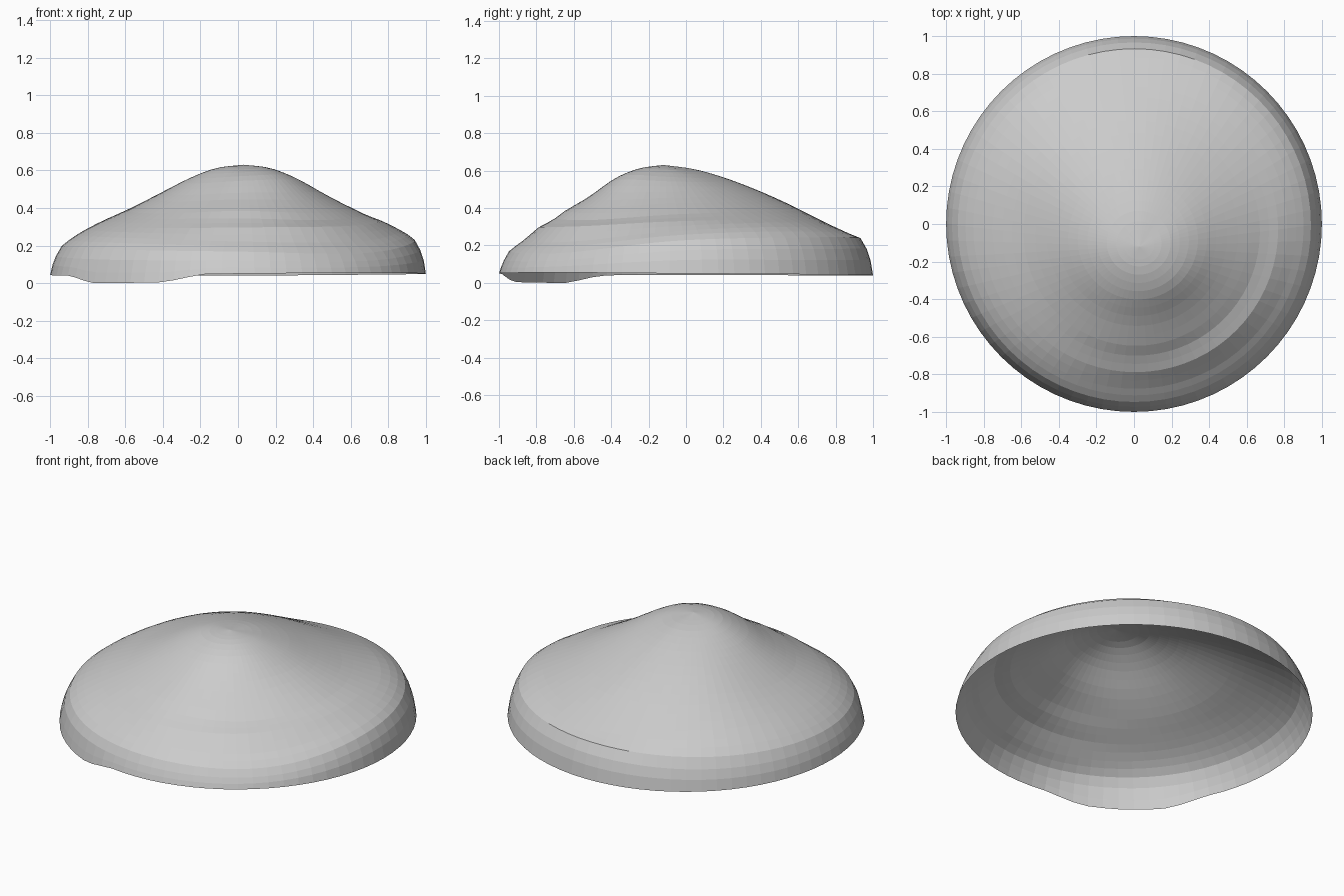
import bpy, bmesh, math

if "Cube" in bpy.data.objects:
    bpy.data.objects.remove(bpy.data.objects["Cube"])

SEGMENTS = 72
APEX = (0.03, -0.12)
# Fractions of the way from summit to rim, and the heights there for 8 compass directions
KNOTS = [0, .15, .30, .45, .60, .75, .87, .95, .985, 1]
PROFILES = [
    [.63, .615, .555, .470, .395, .330, .280, .220, .140, .050],  # east
    [.63, .607, .550, .475, .405, .345, .300, .235, .140, .045],  # north-east
    [.63, .610, .560, .495, .420, .335, .270, .235, .140, .040],  # north
    [.63, .610, .560, .500, .430, .355, .285, .210, .120, .040],  # north-west
    [.63, .615, .550, .465, .385, .320, .255, .190, .110, .042],  # west
    [.63, .615, .545, .450, .370, .300, .240, .170, .090, .040],  # south-west
    [.63, .615, .560, .460, .385, .295, .220, .160, .090, .050],  # south
    [.63, .618, .570, .460, .370, .300, .220, .150, .095, .055],  # south-east
]
RINGS = [.04, .08, .12, .17, .22, .27, .32, .37, .42, .48, .54, .60, .66,
         .71, .76, .81, .86, .90, .94, .97, .988, 1]


def cubic(a, b, c, d, t):
    return b + .5 * t * (c - a + t * (2*a - 5*b + 4*c - d + t * (3*(b - c) + d - a)))


def along(profile, s):
    for i in range(len(KNOTS) - 1):
        if s <= KNOTS[i + 1]:
            t = (s - KNOTS[i]) / (KNOTS[i + 1] - KNOTS[i])
            return profile[i] + t * (profile[i + 1] - profile[i])
    return profile[-1]


def smooth(profile, s):
    # soften the profile's corners away from the rim
    w = min(.05, 1 - s, s)
    return (along(profile, s - w) + 2 * along(profile, s) + along(profile, s + w)) / 4 \
        if s < .9 else along(profile, s)


def height(angle, s):
    u = angle / (math.pi / 4)
    i = math.floor(u)
    z = cubic(*[smooth(PROFILES[(i + k) % 8], s) for k in (-1, 0, 1, 2)], u - i)
    # low terraces on the front right flank
    flank = max(0, math.cos(angle - math.radians(305))) ** 2
    z += .012 * flank * math.sin((s - .5) * 30) * max(0, 1 - abs(s - .75) / .2)
    # lip hanging down at the front left
    off = abs(math.degrees(angle) - 233)
    lip = max(0, min(1, (26 - off) / 12))
    return z - .04 * lip * max(0, (s - .97) / .03)


# Domed shell, open underneath
bm = bmesh.new()
top = bm.verts.new((*APEX, .63))
previous = None
for s in RINGS:
    ring = []
    for k in range(SEGMENTS):
        a = 2 * math.pi * k / SEGMENTS
        x = APEX[0] * (1 - s) + math.cos(a) * s
        y = APEX[1] * (1 - s) + math.sin(a) * s
        ring.append(bm.verts.new((x, y, height(a, s))))
    for k in range(SEGMENTS):
        n = (k + 1) % SEGMENTS
        if previous:
            bm.faces.new((previous[k], ring[k], ring[n], previous[n]))
        else:
            bm.faces.new((top, ring[k], ring[n]))
    previous = ring

mesh = bpy.data.meshes.new("domed_shell")
bm.to_mesh(mesh)
bm.free()
shell = bpy.data.objects.new("domed_shell", mesh)
bpy.context.collection.objects.link(shell)

grey = bpy.data.materials.new("light grey")
grey.diffuse_color = (.6, .6, .6, 1)
grey.use_nodes = True
grey.node_tree.nodes["Principled BSDF"].inputs["Base Color"].default_value = grey.diffuse_color
mesh.materials.append(grey)
